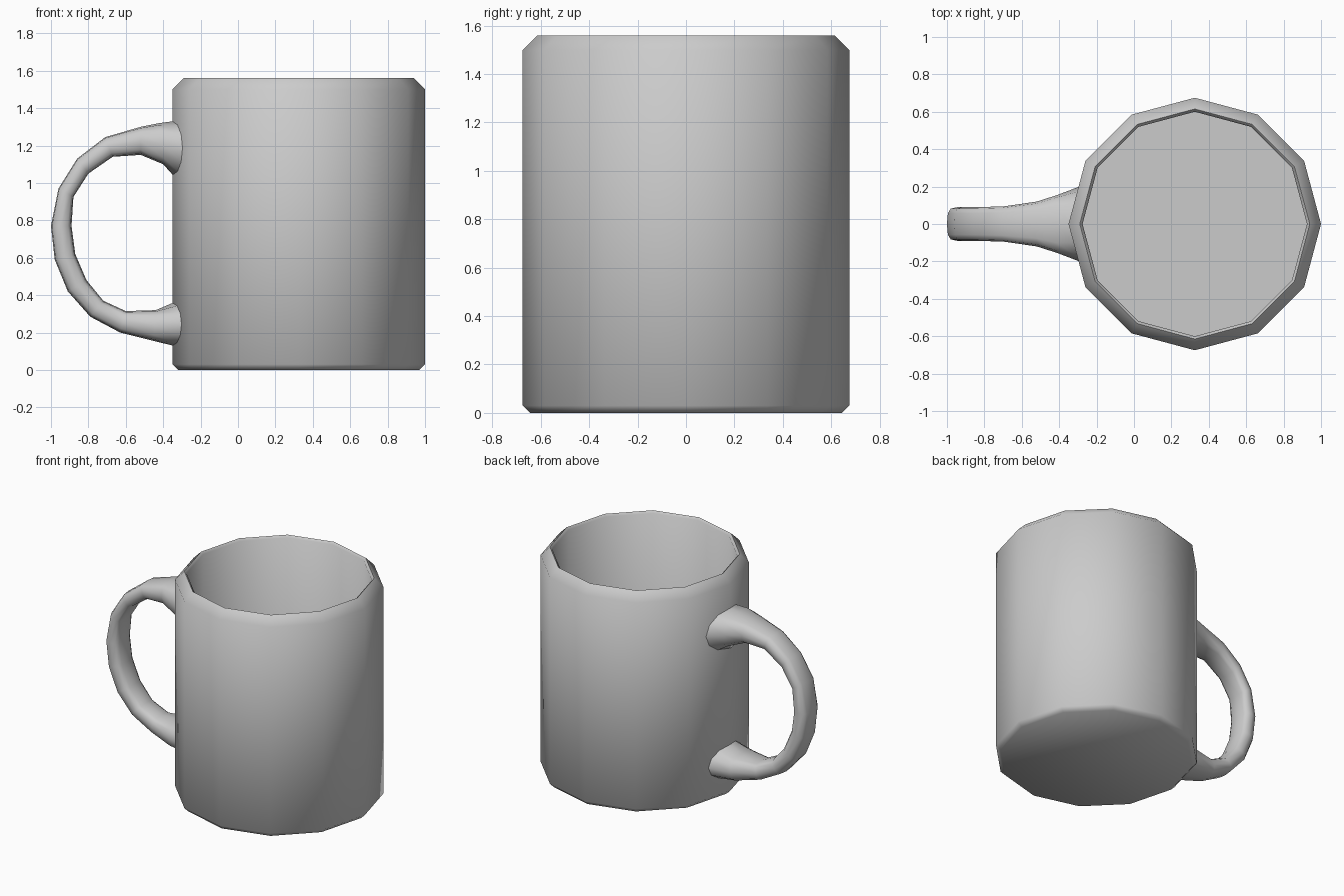
import bpy, bmesh, math
from mathutils import Vector

if "Cube" in bpy.data.objects:
    bpy.data.objects.remove(bpy.data.objects["Cube"])

SIDES = 12
CX, R = 0.325, 0.675          # body axis and outer radius


def loft(name, rings, angle):
    """Skin a list of closed rings, cap both ends, smooth by angle."""
    bm = bmesh.new()
    loops = [[bm.verts.new(p) for p in ring] for ring in rings]
    n = len(loops[0])
    for a, b in zip(loops, loops[1:]):
        for i in range(n):
            j = (i + 1) % n
            bm.faces.new((a[i], a[j], b[j], b[i]))
    bm.faces.new(loops[0])
    bm.faces.new(loops[-1])
    bmesh.ops.recalc_face_normals(bm, faces=bm.faces)
    me = bpy.data.meshes.new(name)
    bm.to_mesh(me)
    bm.free()
    ob = bpy.data.objects.new(name, me)
    bpy.context.collection.objects.link(ob)
    bpy.ops.object.select_all(action='DESELECT')
    ob.select_set(True)
    bpy.context.view_layer.objects.active = ob
    bpy.ops.object.shade_smooth_by_angle(angle=math.radians(angle))
    return ob


# Cup body: chamfered foot, wall, chamfered rim, inner wall and floor
profile = [(0.645, 0), (R, 0.03), (R, 1.50), (0.615, 1.56),
           (0.60, 1.545), (0.60, 0.06)]
loft("cup_body", [[(CX + r * math.cos(math.tau * i / SIDES),
                    r * math.sin(math.tau * i / SIDES), z)
                   for i in range(SIDES)] for r, z in profile], 50)

# Handle stations: outer x, z, inner x, z, half width
stations = [
    (-0.35, 1.33, -0.35, 1.04, 0.20),
    (-0.42, 1.32, -0.40, 1.10, 0.155),
    (-0.52, 1.30, -0.52, 1.15, 0.12),
    (-0.71, 1.245, -0.67, 1.14, 0.095),
    (-0.86, 1.13, -0.80, 1.05, 0.09),
    (-0.96, 0.97, -0.88, 0.925, 0.09),
    (-1.00, 0.77, -0.89, 0.77, 0.09),
    (-0.98, 0.59, -0.87, 0.62, 0.09),
    (-0.91, 0.42, -0.81, 0.48, 0.09),
    (-0.79, 0.285, -0.72, 0.37, 0.09),
    (-0.63, 0.20, -0.60, 0.315, 0.095),
    (-0.45, 0.155, -0.44, 0.32, 0.14),
    (-0.35, 0.13, -0.35, 0.36, 0.18),
]


def handle_ring(k):
    ox, oz, ix, iz, w = stations[k]
    mid = Vector((ox + ix, 0, oz + iz)) / 2
    half = Vector((ox - ix, 0, oz - iz)) / 2
    end = k in (0, len(stations) - 1)
    power = 1.0 if end else 0.65          # squarer section along the grip
    ring = []
    for i in range(12):
        a = math.tau * i / 12
        c, s = math.cos(a), math.sin(a)
        p = mid + half * math.copysign(abs(c) ** power, c)
        p.y = w * math.copysign(abs(s) ** power, s)
        if end:                           # seat the ends on the faceted wall
            p.x = CX - R + abs(p.y) * math.tan(math.radians(15)) + 0.004
        ring.append(p)
    return ring


loft("handle", [handle_ring(k) for k in range(len(stations))], 60)
